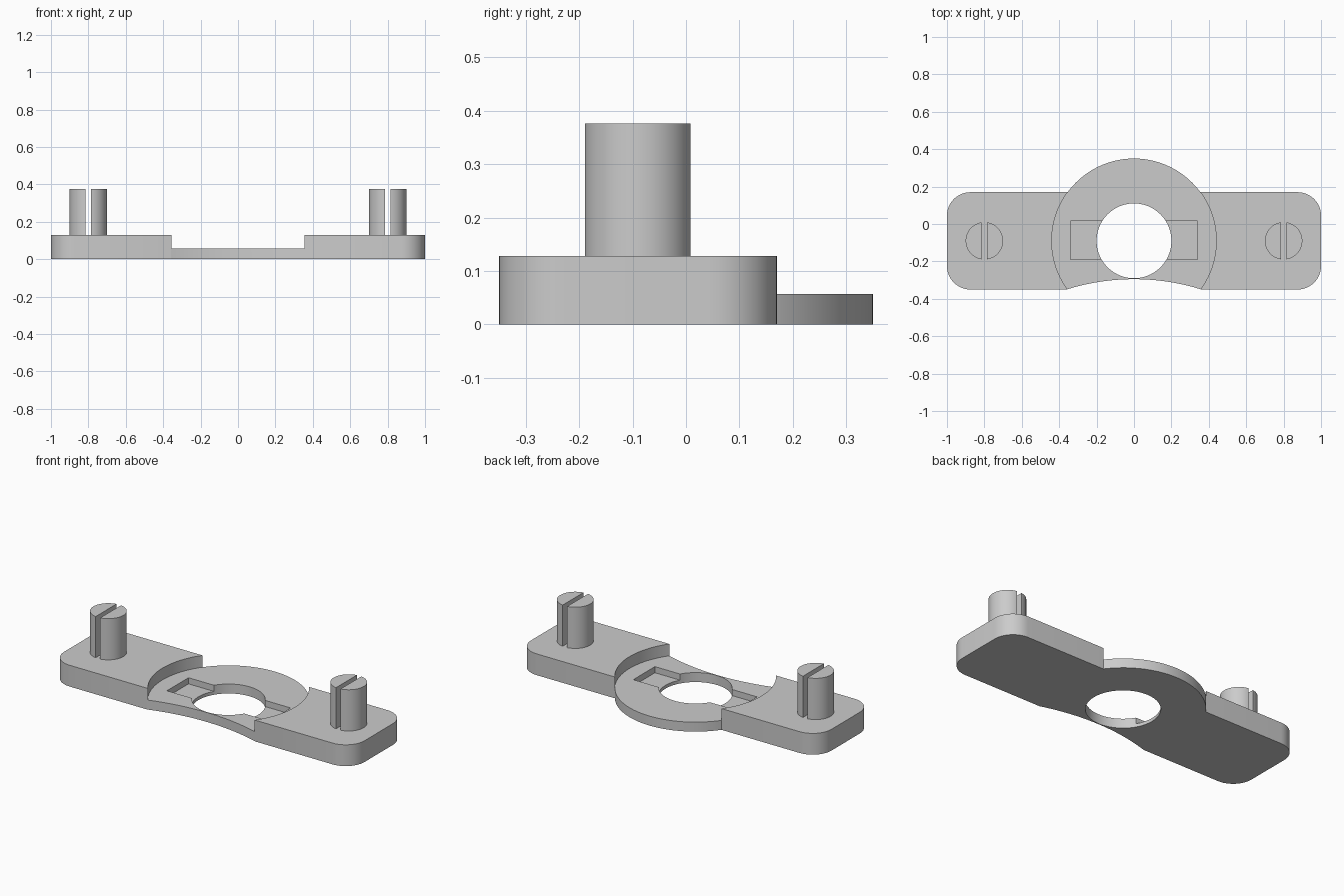
import bpy, bmesh
from math import cos, sin, pi, asin, radians

if "Cube" in bpy.data.objects:
    bpy.data.objects.remove(bpy.data.objects["Cube"], do_unlink=True)

grey = bpy.data.materials.new("plain_grey")
grey.use_nodes = True
grey.diffuse_color = (0.6, 0.6, 0.6, 1)
grey.node_tree.nodes["Principled BSDF"].inputs["Base Color"].default_value = (0.6, 0.6, 0.6, 1)

AXIS_Y = -0.09      # line through the bore and both pegs
PLATE_TOP = 0.128
DISC_TOP = 0.057


def arc(cx, cy, r, start, end, steps):
    return [(cx + r * cos(start + (end - start) * i / steps),
             cy + r * sin(start + (end - start) * i / steps)) for i in range(steps + 1)]


def circle(cx, cy, r, sides=96):
    return arc(cx, cy, r, 0, 2 * pi, sides)[:-1]


def rectangle(x0, x1, y0, y1):
    return [(x0, y0), (x1, y0), (x1, y1), (x0, y1)]


def prism(name, outline, z0, z1):
    """Extrude a flat outline between two heights."""
    bm = bmesh.new()
    face = bm.faces.new([bm.verts.new((x, y, z0)) for x, y in outline])
    extruded = bmesh.ops.extrude_face_region(bm, geom=[face])["geom"]
    bmesh.ops.translate(bm, vec=(0, 0, z1 - z0),
                        verts=[g for g in extruded if isinstance(g, bmesh.types.BMVert)])
    bmesh.ops.recalc_face_normals(bm, faces=bm.faces)
    mesh = bpy.data.meshes.new(name)
    bm.to_mesh(mesh)
    bm.free()
    mesh.materials.append(grey)
    obj = bpy.data.objects.new(name, mesh)
    bpy.context.collection.objects.link(obj)
    return obj


def activate(obj):
    bpy.ops.object.select_all(action="DESELECT")
    obj.select_set(True)
    bpy.context.view_layer.objects.active = obj


def combine(target, tool, operation):
    """Apply a boolean and discard its tool."""
    tool.hide_render = True
    mod = target.modifiers.new("cut", "BOOLEAN")
    mod.operation, mod.object, mod.solver = operation, tool, "EXACT"
    activate(target)
    bpy.ops.object.modifier_apply(modifier=mod.name)
    bpy.data.objects.remove(tool, do_unlink=True)


def smooth(obj):
    activate(obj)
    bpy.ops.object.shade_smooth_by_angle(angle=radians(30))


# Rounded base bar
corner, back, front = 0.125, 0.17, -0.35
outline = []
for quarter, (cx, cy) in enumerate([(1 - corner, back - corner), (corner - 1, back - corner),
                                    (corner - 1, front + corner), (1 - corner, front + corner)]):
    outline += arc(cx, cy, corner, quarter * pi / 2, (quarter + 1) * pi / 2, 12)
base = prism("base_plate", outline, 0, PLATE_TOP)

# Low central disc with bore, shallow slot and concave front edge
combine(base, prism("disc_clearance", circle(0, AXIS_Y, 0.44), DISC_TOP, 0.3), "DIFFERENCE")
combine(base, prism("disc", circle(0, AXIS_Y, 0.44), 0, DISC_TOP), "UNION")
combine(base, prism("front_scoop", circle(0, -1.5, 1.205, 256), -0.1, 0.3), "DIFFERENCE")
combine(base, prism("slot_pocket", rectangle(-0.34, 0.34, -0.19, 0.015), 0.02, 0.3), "DIFFERENCE")
combine(base, prism("bore", circle(0, AXIS_Y, 0.2), -0.1, 0.3), "DIFFERENCE")
smooth(base)

# Split pegs, each made of two facing half rounds
radius, half_gap = 0.1, 0.015
limit = pi / 2 - asin(half_gap / radius)
for side, x in (("left", 0.8), ("right", -0.8)):
    for half, turn in (("outer", 0 if x > 0 else pi), ("inner", pi if x > 0 else 0)):
        smooth(prism(f"{side}_peg_{half}_half",
                     arc(x, AXIS_Y, radius, turn - limit, turn + limit, 32),
                     PLATE_TOP, 0.376))
